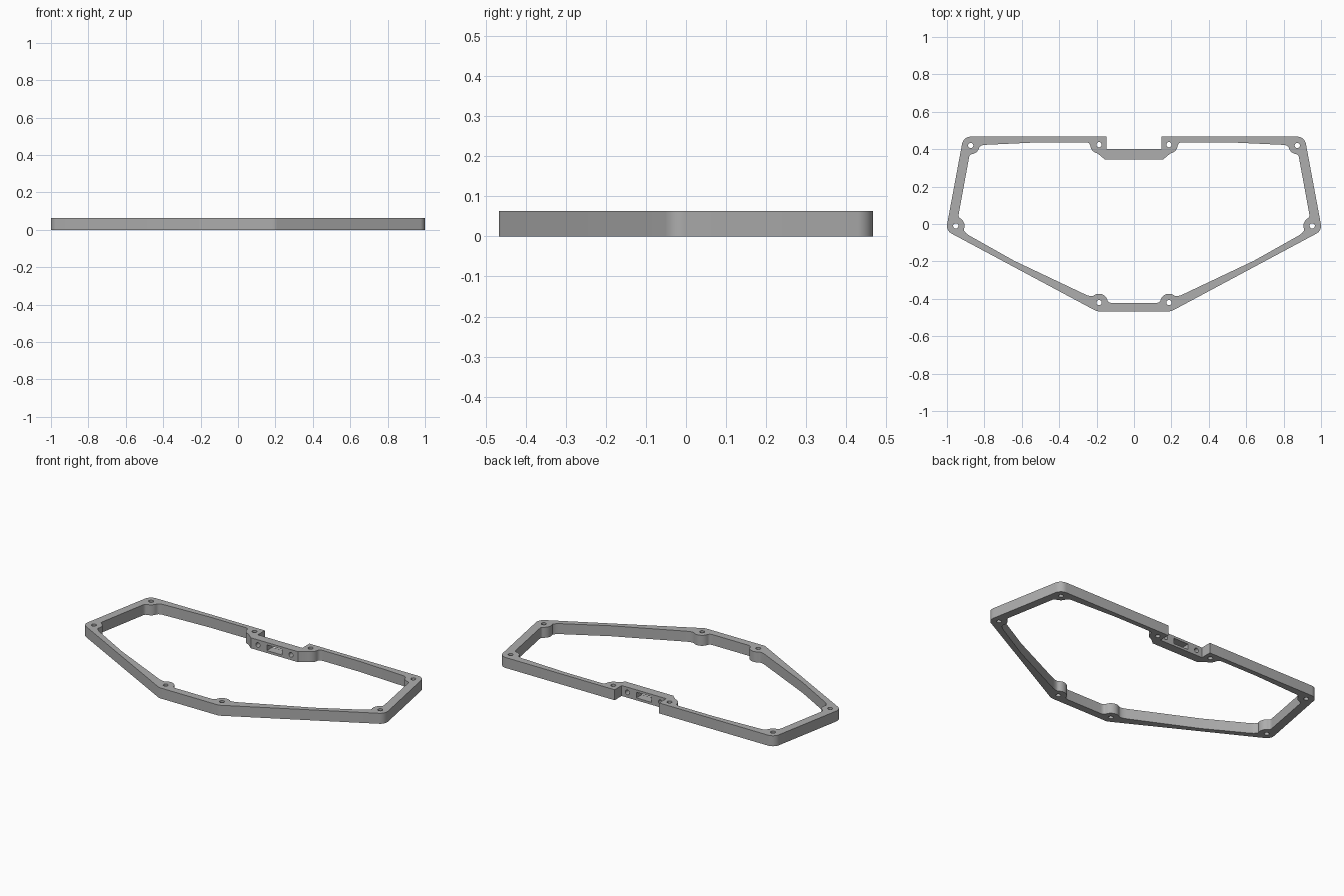
import bpy, bmesh, math
from mathutils import Matrix

if "Cube" in bpy.data.objects:
    bpy.data.objects.remove(bpy.data.objects["Cube"])

H = 0.063          # frame height
R = 0.047          # boss radius
HOLE = 0.014       # screw hole radius
NOTCH, BACK, FRONT_SIDE, FRONT = (0.187, 0.424), (0.873, 0.42), (0.953, -0.01), (0.187, -0.42)


def arc(c, r, a0, a1, n=10):
    return [(c[0] + r * math.cos(math.radians(a0 + (a1 - a0) * i / n)),
             c[1] + r * math.sin(math.radians(a0 + (a1 - a0) * i / n))) for i in range(n + 1)]


def fillet(p, q, s, n=5):
    """Interior points of a soft corner from p to s around q."""
    pts = []
    for i in range(1, n):
        t = i / n
        pts.append(tuple((1 - t) ** 2 * p[k] + 2 * t * (1 - t) * q[k] + t * t * s[k] for k in (0, 1)))
    return pts


def boss_run(before, q0, boss, q1, after):
    """Wall point, fillet, boss arc, fillet, wall point."""
    return [before] + fillet(before, q0, boss[0]) + boss + fillet(boss[-1], q1, after) + [after]


def mirrored(half):
    return half + [(-x, y) for x, y in reversed(half)]


# outer outline: notch, rounded back corner, side corner, front corner
outer = mirrored([(0.148, 0.40), (0.148, 0.467)] + arc(BACK, R, 90, 10.5)
                 + arc(FRONT_SIDE, R, 10.5, -61.8) + arc(FRONT, R, -61.8, -90, 5))

# inner outline: walls with screw bosses bulging inward
a = arc(NOTCH, R, -80, -12)
inner_half = [(0.157, 0.346)] + a + fillet(a[-1], (0.235, 0.437), (0.258, 0.437)) + [(0.258, 0.437), (0.5, 0.437)]
inner_half += boss_run((0.80, 0.423), (0.825, 0.421), arc(BACK, R, 200, 265), (0.88, 0.372), (0.883, 0.35))
inner_half += boss_run((0.935, 0.065), (0.941, 0.037), arc(FRONT_SIDE, R, 115, 205), (0.907, -0.045), (0.88, -0.062))
inner_half += [(0.64, -0.197)]
inner_half += boss_run((0.262, -0.376), (0.234, -0.389), arc(FRONT, R, 48, 165), (0.138, -0.422), (0.115, -0.422))
inner = mirrored(inner_half)

holes = [arc((s * x, y), HOLE, 0, 345, 23) for x, y in (NOTCH, BACK, FRONT_SIDE, FRONT) for s in (1, -1)]

grey = bpy.data.materials.new("grey")
grey.diffuse_color = (0.42, 0.42, 0.42, 1)
grey.use_nodes = True
grey.node_tree.nodes["Principled BSDF"].inputs["Base Color"].default_value = grey.diffuse_color

# flat ring with screw holes, extruded to full height
bm = bmesh.new()
edges = []
for loop in [outer, inner] + holes:
    vs = [bm.verts.new((x, y, 0)) for x, y in loop]
    edges += [bm.edges.new((vs[i], vs[(i + 1) % len(vs)])) for i in range(len(vs))]
bmesh.ops.triangle_fill(bm, use_beauty=True, use_dissolve=False, edges=edges)
res = bmesh.ops.extrude_face_region(bm, geom=bm.faces[:])
bmesh.ops.translate(bm, vec=(0, 0, H), verts=[v for v in res["geom"] if isinstance(v, bmesh.types.BMVert)])
bmesh.ops.recalc_face_normals(bm, faces=bm.faces[:])
mesh = bpy.data.meshes.new("case_frame")
bm.to_mesh(mesh)
bm.free()
frame = bpy.data.objects.new("case_frame", mesh)
bpy.context.collection.objects.link(frame)
mesh.materials.append(grey)

# port cutters through the recessed back wall: centre slot and two round holes
bm = bmesh.new()
bmesh.ops.create_cube(bm, size=1, matrix=Matrix.Translation((0, 0.374, H / 2)) @ Matrix.Diagonal((0.10, 0.12, 0.034, 1)))
for x in (-0.11, 0.11):
    bmesh.ops.create_cone(bm, cap_ends=True, segments=24, radius1=0.014, radius2=0.014, depth=0.12,
                          matrix=Matrix.Translation((x, 0.374, H / 2)) @ Matrix.Rotation(math.pi / 2, 4, 'X'))
cut_mesh = bpy.data.meshes.new("port_cutter")
bm.to_mesh(cut_mesh)
bm.free()
cut_mesh.materials.append(grey)
cutter = bpy.data.objects.new("port_cutter", cut_mesh)
bpy.context.collection.objects.link(cutter)

mod = frame.modifiers.new("ports", 'BOOLEAN')
mod.operation, mod.solver, mod.object = 'DIFFERENCE', 'EXACT', cutter
bpy.context.view_layer.objects.active = frame
frame.select_set(True)
bpy.ops.object.modifier_apply(modifier="ports")
bpy.data.objects.remove(cutter)

bpy.ops.object.shade_smooth_by_angle(angle=math.radians(30))
